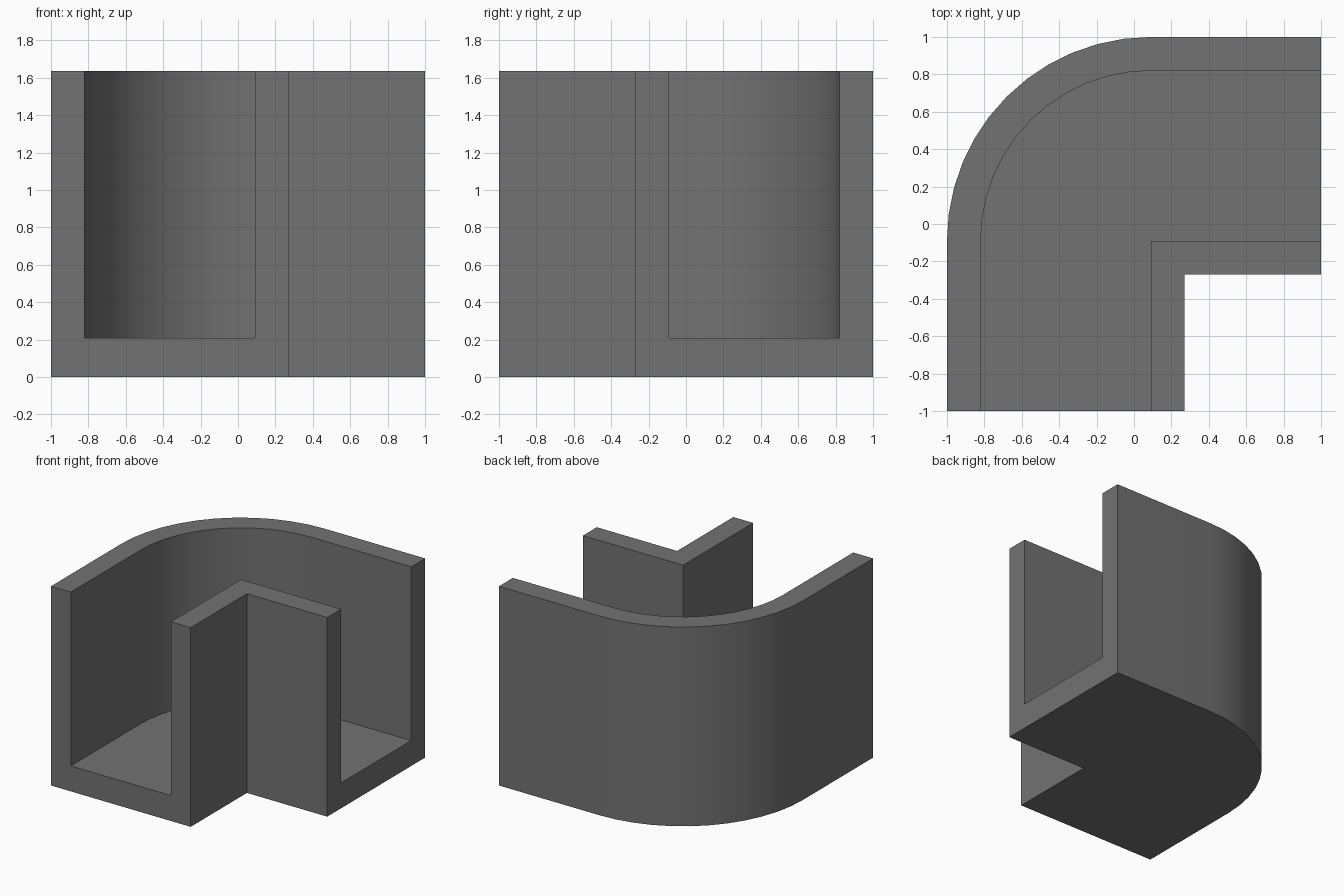
import bpy, bmesh, math

if "Cube" in bpy.data.objects:
    bpy.data.objects.remove(bpy.data.objects["Cube"], do_unlink=True)

HEIGHT, FLOOR = 1.637, 0.209
BEND = 0.09            # bend centre is (BEND, -BEND)
WALL = 0.18
SEGMENTS = 12

grey = bpy.data.materials.new("mid grey")
grey.use_nodes = True
colour = (0.17, 0.17, 0.17, 1)
grey.diffuse_color = colour
grey.node_tree.nodes["Principled BSDF"].inputs["Base Color"].default_value = colour


def bent_outline(radius, inset, end):
    """L-shaped plan with a rounded outer bend and a square inner corner."""
    inner = BEND + inset
    arc = []
    for i in range(SEGMENTS + 1):
        a = math.pi - i * math.pi / 2 / SEGMENTS
        arc.append((BEND + radius * math.cos(a), -BEND + radius * math.sin(a)))
    outer = BEND - radius
    return [(outer, -end)] + arc + [(end, -outer), (end, -inner),
                                    (inner, -inner), (inner, -end)]


def extrude_outline(name, points, bottom, top):
    bm = bmesh.new()
    face = bm.faces.new([bm.verts.new((x, y, bottom)) for x, y in points])
    result = bmesh.ops.extrude_face_region(bm, geom=[face])
    verts = [v for v in result["geom"] if isinstance(v, bmesh.types.BMVert)]
    bmesh.ops.translate(bm, verts=verts, vec=(0, 0, top - bottom))
    bmesh.ops.recalc_face_normals(bm, faces=bm.faces)
    mesh = bpy.data.meshes.new(name)
    bm.to_mesh(mesh)
    bm.free()
    mesh.materials.append(grey)
    obj = bpy.data.objects.new(name, mesh)
    bpy.context.collection.objects.link(obj)
    return obj


# Solid bend, and the channel cut through it, open at the top and both ends
channel = extrude_outline("corner_channel",
                          bent_outline(1 + BEND, WALL, 1), 0, HEIGHT)
cutter = extrude_outline("channel_cutter",
                         bent_outline(1 + BEND - WALL, 0, 1.2), FLOOR, HEIGHT + 0.2)
cutter.hide_render = True

cut = channel.modifiers.new("cut", "BOOLEAN")
cut.operation = "DIFFERENCE"
cut.solver = "EXACT"
cut.object = cutter

bpy.ops.object.select_all(action="DESELECT")
channel.select_set(True)
bpy.context.view_layer.objects.active = channel
bpy.ops.object.modifier_apply(modifier=cut.name)
bpy.data.objects.remove(cutter, do_unlink=True)
bpy.ops.object.shade_smooth_by_angle(angle=math.radians(30))
